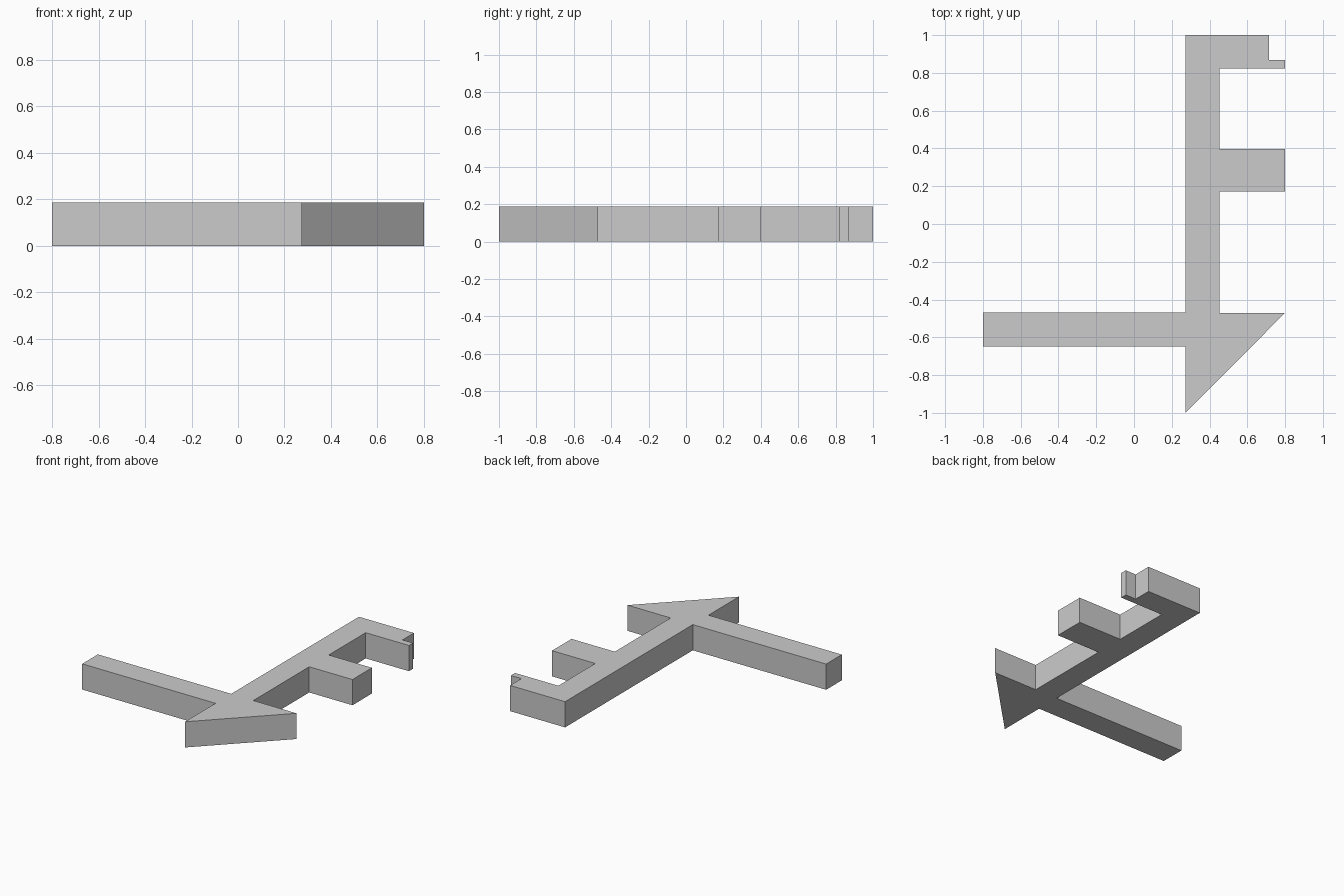
import bpy, bmesh

if "Cube" in bpy.data.objects:
    bpy.data.objects.remove(bpy.data.objects["Cube"])

HEIGHT = 0.187


def extruded_plate(name, outline, height):
    """Extrude a closed xy outline from z = 0 up to the given height."""
    bm = bmesh.new()
    base = bm.faces.new([bm.verts.new((x, y, 0)) for x, y in outline])
    top = bmesh.ops.extrude_face_region(bm, geom=[base], use_keep_orig=True)
    verts = [g for g in top["geom"] if isinstance(g, bmesh.types.BMVert)]
    bmesh.ops.translate(bm, verts=verts, vec=(0, 0, height))
    bmesh.ops.recalc_face_normals(bm, faces=bm.faces)
    mesh = bpy.data.meshes.new(name)
    bm.to_mesh(mesh)
    bm.free()
    obj = bpy.data.objects.new(name, mesh)
    bpy.context.collection.objects.link(obj)
    return obj


left, inner, right = 0.273, 0.452, 0.80

outline = [
    # side arm
    (left, -0.468), (-0.80, -0.468), (-0.80, -0.648), (left, -0.648),
    # triangular corner
    (left, -1.0), (right, -0.47), (inner, -0.47),
    # middle tooth
    (inner, 0.173), (right, 0.173), (right, 0.397), (inner, 0.397),
    # notched end tooth
    (inner, 0.822), (right, 0.822), (right, 0.869), (0.715, 0.869), (0.715, 1.0),
    # long shaft
    (left, 1.0),
]
extruded_plate("notched_arrow_plate", outline, HEIGHT)
